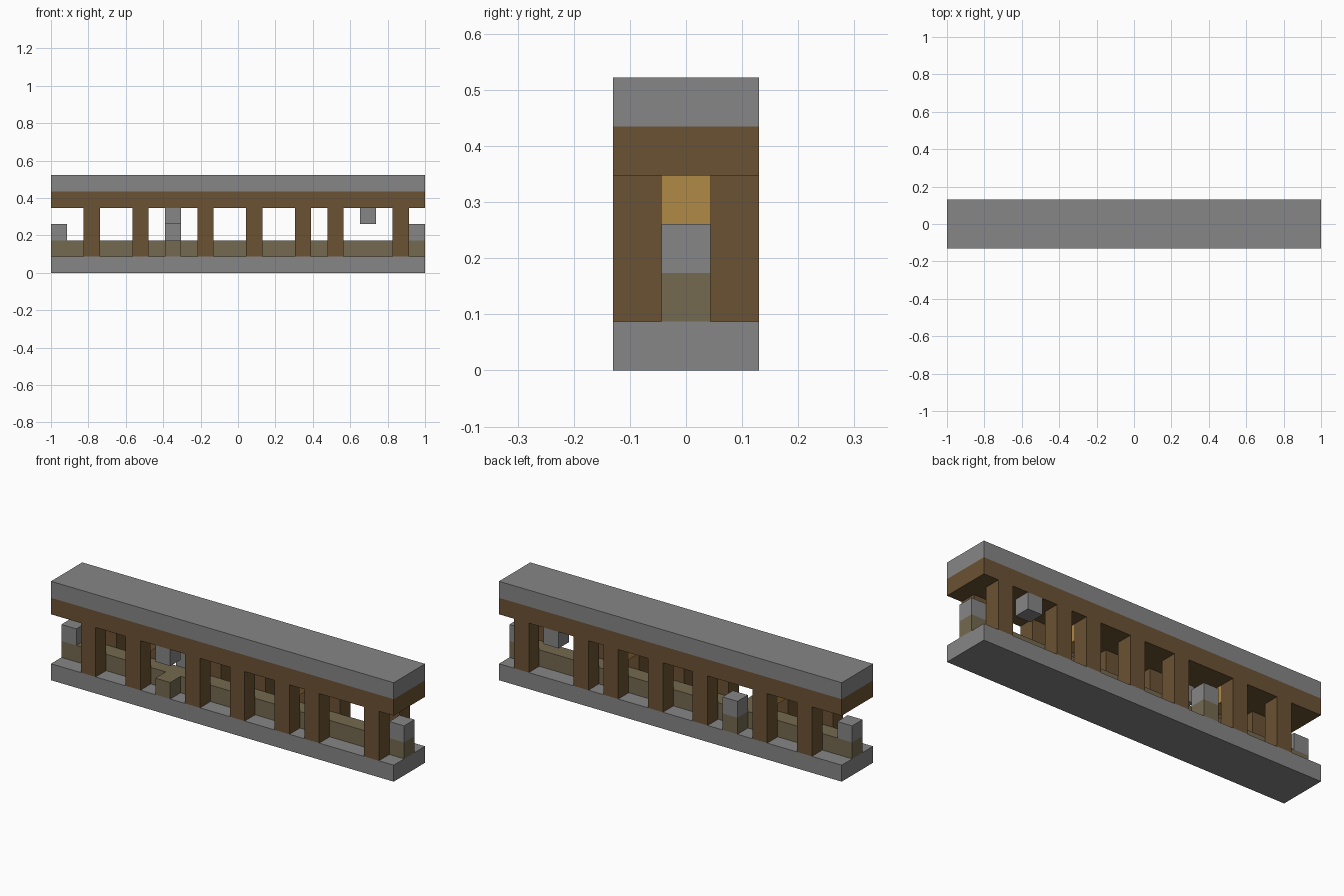
import bpy
from mathutils import Vector

cube = bpy.data.objects.get("Cube")
if cube:
    bpy.data.objects.remove(cube, do_unlink=True)

LENGTH = 23          # blocks along x
U = 2 / LENGTH       # size of one block


def material(name, color):
    mat = bpy.data.materials.new(name)
    mat.use_nodes = True
    mat.diffuse_color = (*color, 1)
    mat.node_tree.nodes["Principled BSDF"].inputs["Base Color"].default_value = (*color, 1)
    return mat


STONE = material("grey stone", (0.238, 0.238, 0.238))
WOOD = material("brown wood", (0.147, 0.084, 0.033))
MOSS = material("olive stone", (0.178, 0.144, 0.080))
LAMP = material("amber lamp", (0.434, 0.251, 0.060))


def block(name, mat, column, row, level, size=(1, 1, 1)):
    """Box in block units; column counts from -x, row is -1 front to 1 back."""
    low = Vector((column - LENGTH / 2, row - 0.5, level))
    bpy.ops.mesh.primitive_cube_add(size=1, location=(low + Vector(size) / 2) * U)
    obj = bpy.context.object
    obj.name = name
    obj.scale = Vector(size) * U
    bpy.ops.object.transform_apply(location=False, rotation=False, scale=True)
    obj.data.materials.append(mat)
    return obj


# Floor, ceiling beam and roof slabs
block("base_slab", STONE, 0, -1, 0, (LENGTH, 3, 1))
block("ceiling_beam", WOOD, 0, -1, 4, (LENGTH, 3, 1))
block("roof_slab", STONE, 0, -1, 5, (LENGTH, 3, 1))

# Low wall along the middle, with a cross piece on each side
block("middle_wall", MOSS, 0, 0, 1, (LENGTH, 1, 1))
for side, row in (("front", -1), ("back", 1)):
    block(side + "_cross_block", MOSS, 7, row, 1)
    # Posts carrying the beam
    for column in (2, 5, 9, 12, 15, 17, 21):
        block(side + "_post", WOOD, column, row, 1, (1, 1, 3))

# Stones on the ends of the wall and on the back cross piece
block("right_end_stone", STONE, 0, 0, 2)
block("left_end_stone", STONE, LENGTH - 1, 0, 2)
block("back_cross_stone", STONE, 7, 1, 2)

# Stones hanging from the beam
block("front_hanging_stone", STONE, 7, -1, 3)
block("back_hanging_stone", STONE, 19, 1, 3)

# Lamps under the beam, between pairs of posts
for column in (5, 15):
    block("lamp", LAMP, column, 0, 3)
